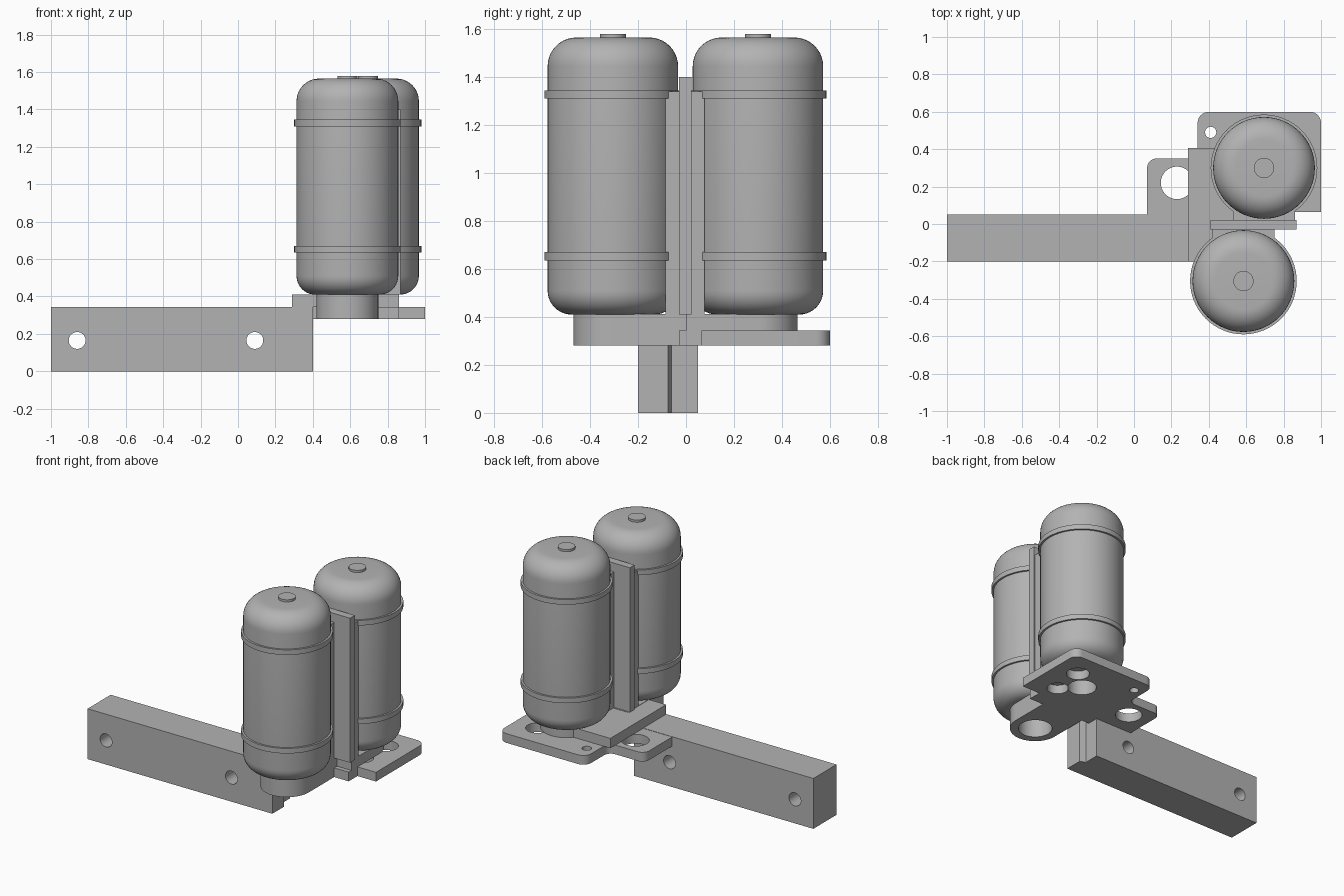
import bpy, bmesh, math

cube = bpy.data.objects.get("Cube")
if cube:
    bpy.data.objects.remove(cube, do_unlink=True)

grey = bpy.data.materials.new("plain grey")
grey.use_nodes = True
colour = (0.45, 0.45, 0.45, 1)
grey.diffuse_color = colour
grey.node_tree.nodes["Principled BSDF"].inputs["Base Color"].default_value = colour


def finish(name, bm):
    bmesh.ops.recalc_face_normals(bm, faces=bm.faces)
    mesh = bpy.data.meshes.new(name)
    bm.to_mesh(mesh)
    bm.free()
    mesh.materials.append(grey)
    ob = bpy.data.objects.new(name, mesh)
    bpy.context.collection.objects.link(ob)
    return ob


def slab(name, outline, z0, z1):
    """Extrude a plan outline between two heights."""
    bm = bmesh.new()
    face = bm.faces.new([bm.verts.new((x, y, z0)) for x, y in outline])
    top = bmesh.ops.extrude_face_region(bm, geom=[face])["geom"]
    verts = [v for v in top if isinstance(v, bmesh.types.BMVert)]
    bmesh.ops.translate(bm, verts=verts, vec=(0, 0, z1 - z0))
    return finish(name, bm)


def box(name, x0, x1, y0, y1, z0, z1):
    return slab(name, [(x0, y0), (x1, y0), (x1, y1), (x0, y1)], z0, z1)


def arc(cx, cy, r, a0, a1, n=8):
    angles = [math.radians(a0 + (a1 - a0) * i / n) for i in range(n + 1)]
    return [(cx + r * math.cos(a), cy + r * math.sin(a)) for a in angles]


def lathe(name, profile, cx, cy, n=64):
    """Spin a radius/height profile about a vertical axis."""
    bm = bmesh.new()
    verts = [bm.verts.new((r, 0, z)) for r, z in profile]
    edges = [bm.edges.new(pair) for pair in zip(verts, verts[1:])]
    bmesh.ops.spin(bm, geom=verts + edges, cent=(0, 0, 0), axis=(0, 0, 1),
                   angle=math.tau, steps=n)
    bmesh.ops.remove_doubles(bm, verts=bm.verts, dist=0.0005)
    bmesh.ops.translate(bm, verts=bm.verts, vec=(cx, cy, 0))
    return smooth(finish(name, bm))


def smooth(ob):
    bpy.ops.object.select_all(action="DESELECT")
    ob.select_set(True)
    bpy.context.view_layer.objects.active = ob
    bpy.ops.object.shade_smooth_by_angle(angle=math.radians(30))
    return ob


def drill(ob, holes, axis="Z"):
    """Cut round holes (x, y, z, radius) through an object."""
    for x, y, z, r in holes:
        cutter = slab("cutter", arc(0, 0, r, 0, 351, 39), -0.3, 0.3)
        cutter.location = (x, y, z)
        if axis == "Y":
            cutter.rotation_euler.x = math.pi / 2
        cutter.hide_render = True
        mod = ob.modifiers.new("hole", "BOOLEAN")
        mod.operation, mod.solver, mod.object = "DIFFERENCE", "EXACT", cutter
        bpy.context.view_layer.update()
        graph = bpy.context.evaluated_depsgraph_get()
        mesh = bpy.data.meshes.new_from_object(ob.evaluated_get(graph))
        ob.modifiers.clear()
        ob.data = mesh
        bpy.data.objects.remove(cutter, do_unlink=True)
    smooth(ob)


# Long mounting beam with a stepped inner end and two cross holes
beam = slab("mounting_beam", [(-1, -0.2), (0.4, -0.2), (0.4, -0.075),
            (0.36, -0.06), (0.36, 0.05), (-1, 0.05)], 0, 0.345)
drill(beam, [(-0.86, 0, 0.165, 0.045), (0.09, 0, 0.165, 0.045)], "Y")

# Lower plate with a side tab, rounded corners and holes
outline = ([(0.07, 0)] + [(1, 0.065), (0.86, 0.065), (0.86, -0.03), (0.36, -0.03),
           (0.36, 0)][::-1] + arc(0.94, 0.54, 0.06, 0, 90)
           + arc(0.40, 0.54, 0.06, 90, 180) + [(0.34, 0.40)]
           + arc(0.29, 0.40, 0.05, 0, -90) + arc(0.12, 0.30, 0.05, 90, 180))
plate = slab("lower_plate", outline, 0.28, 0.343)
drill(plate, [(0.23, 0.22, 0.3, 0.087), (0.41, 0.49, 0.3, 0.03),
              (0.695, 0.3, 0.3, 0.094), (0.83, 0.42, 0.3, 0.075),
              (0.81, 0.19, 0.3, 0.07)])

# Upper deck
deck = box("upper_deck", 0.29, 0.60, -0.2, 0.405, 0.343, 0.41)
drill(deck, [(0.695, 0.3, 0.35, 0.094), (0.585, -0.305, 0.35, 0.11)])

# Upright panel between the two tanks, with its foot
box("upright_panel", 0.41, 0.87, -0.03, 0.022, 0.41, 1.4)

# Tank body, straps, cap, collar and spacer, once for each side
corner = 0.12
body = ([(0, 0.41)] + arc(0.272 - 0.1, 0.51, 0.1, -90, 0, 10)
        + arc(0.272 - corner, 1.565 - corner, corner, 0, 90, 10) + [(0, 1.565)])
for side, cx, cy, inner, low, bore in (("front", 0.585, -0.305, -0.03, 0.28, 0.11),
                                       ("rear", 0.695, 0.3, 0.022, 0.343, 0.094)):
    sign = 1 if cy > 0 else -1
    lathe(side + "_tank", body, cx, cy)
    for level, z in (("lower", 0.635), ("upper", 1.31)):
        lathe(f"{side}_{level}_strap", [(0.26, z), (0.285, z), (0.285, z + 0.035),
              (0.26, z + 0.035), (0.26, z)], cx, cy)
    lathe(side + "_tank_cap", [(0, 1.55), (0.054, 1.55), (0.054, 1.58), (0, 1.58)],
          cx, cy, 32)
    # Collar with a straight neck running towards the panel
    neck = 0.0 if sign > 0 else 0.03
    shape = arc(cx, cy, 0.165, 0, 180 * sign, 32) + [
        (cx - 0.165, neck), (cx + 0.165, neck)]
    collar = slab(side + "_collar", shape, low, 0.412)
    drill(collar, [(cx, cy, 0.35, bore)])
    y0, y1 = sorted((inner, inner + sign * 0.055))
    box(side + "_spacer", cx - 0.165, cx + 0.165, y0, y1, 0.41, 1.34)
